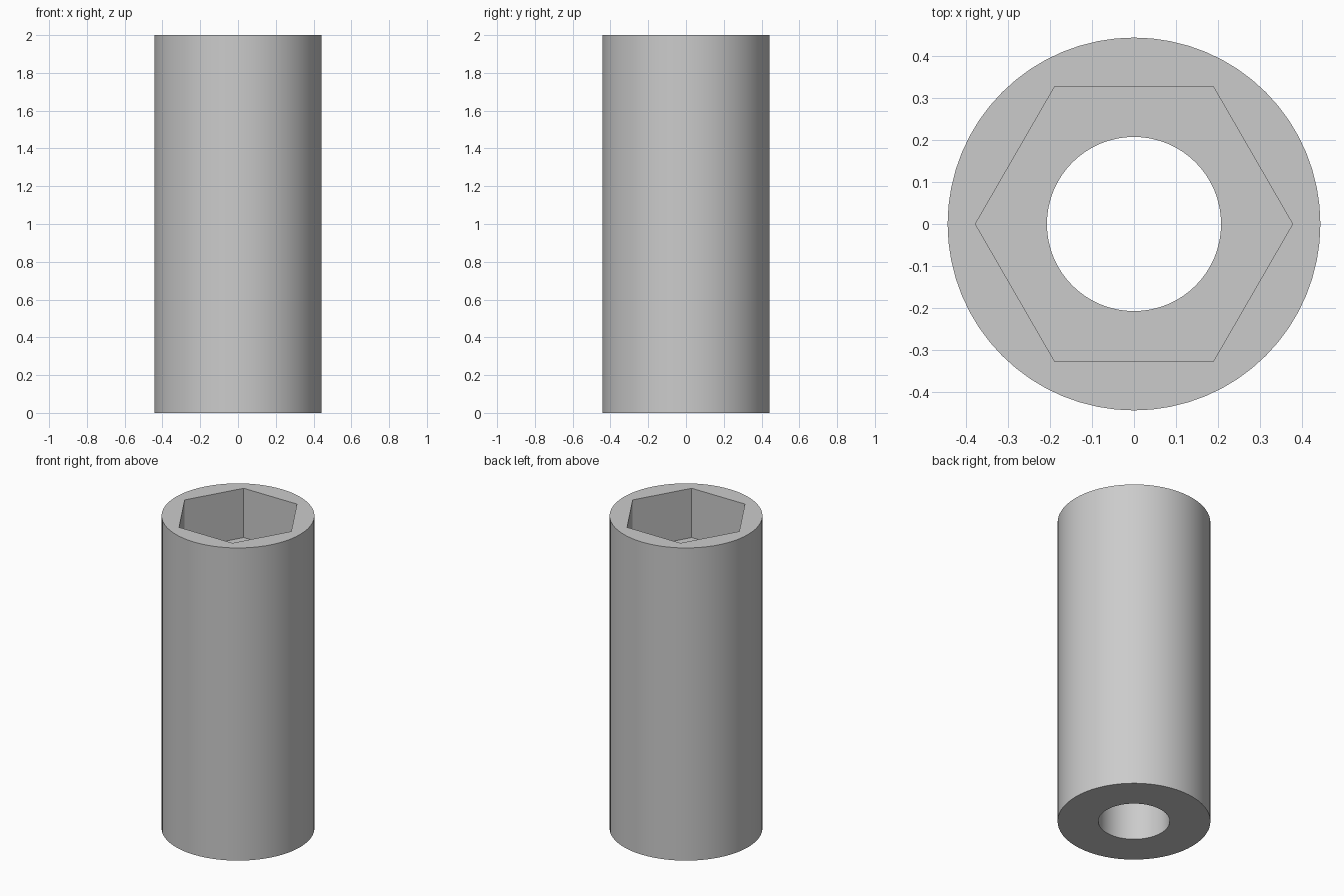
import bpy
import math

default = bpy.data.objects.get("Cube")
if default:
    bpy.data.objects.remove(default, do_unlink=True)

HEIGHT = 2.0
OUTER_RADIUS = 0.443
BORE_RADIUS = 0.207
HEX_RADIUS = 0.377
HEX_DEPTH = 0.315
MARGIN = 0.1


def prism(name, sides, radius, bottom, top, turn=0.0):
    bpy.ops.mesh.primitive_cylinder_add(
        vertices=sides, radius=radius, depth=top - bottom,
        location=(0, 0, (bottom + top) / 2), rotation=(0, 0, turn))
    obj = bpy.context.object
    obj.name = name
    return obj


def cut(target, cutter):
    cutter.hide_render = True
    mod = target.modifiers.new("cut", 'BOOLEAN')
    mod.operation = 'DIFFERENCE'
    mod.solver = 'EXACT'
    mod.object = cutter
    bpy.context.view_layer.objects.active = target
    bpy.ops.object.modifier_apply(modifier=mod.name)
    bpy.data.objects.remove(cutter, do_unlink=True)


# Round sleeve
sleeve = prism("hex_socket_sleeve", 64, OUTER_RADIUS, 0, HEIGHT)

# Round bore through the whole length
cut(sleeve, prism("bore_cutter", 64, BORE_RADIUS, -MARGIN, HEIGHT + MARGIN))

# Hexagonal pocket in the top, corners on the x axis
cut(sleeve, prism("hex_cutter", 6, HEX_RADIUS, HEIGHT - HEX_DEPTH,
                  HEIGHT + MARGIN, math.radians(30)))

# Plain grey material
grey = bpy.data.materials.new("light_grey")
grey.use_nodes = True
colour = (0.6, 0.6, 0.6, 1)
grey.diffuse_color = colour
grey.node_tree.nodes["Principled BSDF"].inputs["Base Color"].default_value = colour
sleeve.data.materials.clear()
sleeve.data.materials.append(grey)
for face in sleeve.data.polygons:
    face.material_index = 0

# Smooth round walls, sharp rims and hexagon corners
bpy.ops.object.select_all(action='DESELECT')
sleeve.select_set(True)
bpy.context.view_layer.objects.active = sleeve
bpy.ops.object.shade_smooth_by_angle(angle=math.radians(30))
